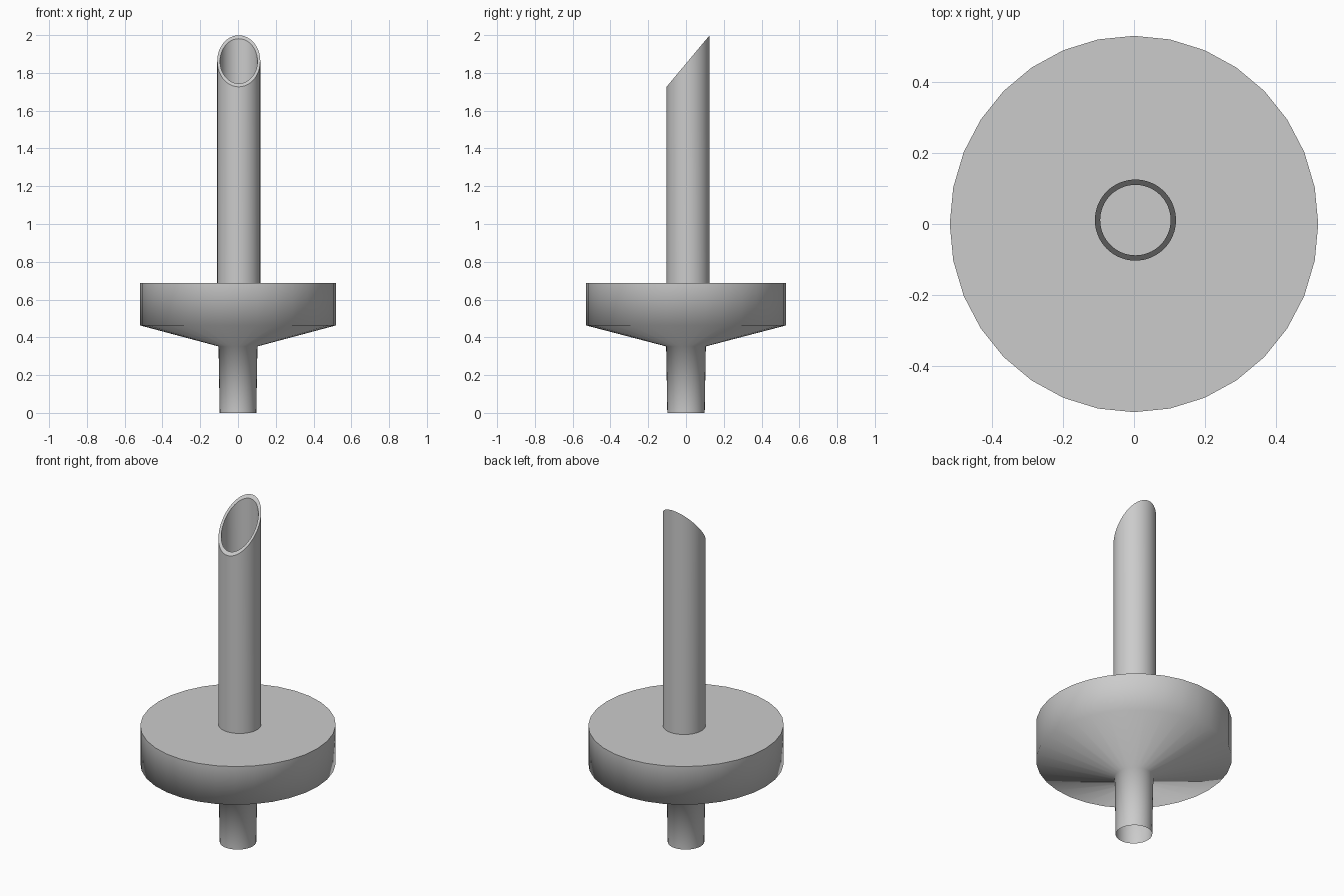
import bpy, bmesh, math

if "Cube" in bpy.data.objects:
    bpy.data.objects.remove(bpy.data.objects["Cube"])


def lathe(name, rings, sides, closed=False, cap_top=False, angle=80):
    """Skin a list of rings; each ring is a function of angle giving a point."""
    bm = bmesh.new()
    loops = [[bm.verts.new(ring(2 * math.pi * i / sides)) for i in range(sides)]
             for ring in rings]
    pairs = list(zip(loops, loops[1:]))
    if closed:
        pairs.append((loops[-1], loops[0]))
    for a, b in pairs:
        for i in range(sides):
            j = (i + 1) % sides
            bm.faces.new((a[i], a[j], b[j], b[i]))
    if cap_top:
        bm.faces.new(loops[-1])
    mesh = bpy.data.meshes.new(name)
    bm.to_mesh(mesh)
    bm.free()
    obj = bpy.data.objects.new(name, mesh)
    bpy.context.collection.objects.link(obj)
    bpy.ops.object.select_all(action='DESELECT')
    obj.select_set(True)
    bpy.context.view_layer.objects.active = obj
    bpy.ops.object.shade_smooth_by_angle(angle=math.radians(angle))
    return obj


def flat_ring(rx, ry, z):
    return lambda t: (rx * math.sin(t), -ry * math.cos(t), z)


# Tube position and the slanted cut across its tip
CX, CY = 0.004, 0.011


def cut_z(y):
    return 1.725 + (y + 0.104) * 0.275 / 0.23


def tube_ring(r, z=None):
    def ring(t):
        y = CY - r * math.cos(t)
        return (CX + r * math.sin(t), y, cut_z(y) if z is None else z)
    return ring


# Hub: open lower stem, shallow cone, disc wall and flat top
lathe("hub", [flat_ring(0.097, 0.099, 0.0),
              flat_ring(0.103, 0.105, 0.352),
              flat_ring(0.518, 0.529, 0.463),
              flat_ring(0.518, 0.529, 0.688)], 32, cap_top=True)

# Spike: hollow tube with a bevelled tip
lathe("spike_tube", [tube_ring(0.114, 0.688), tube_ring(0.114),
                     tube_ring(0.099), tube_ring(0.099, 0.688)],
      64, closed=True, angle=30)
